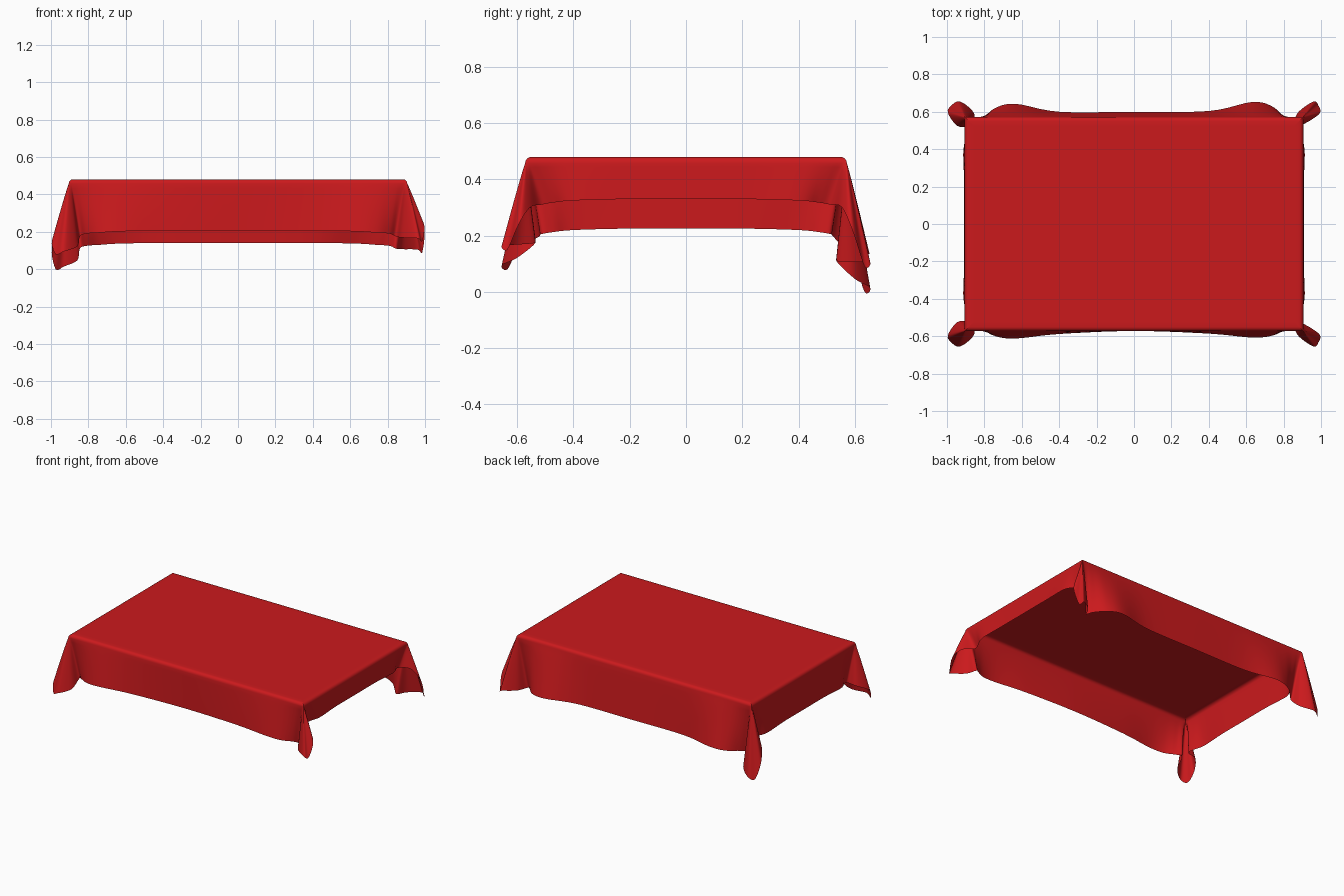
import bpy
import bmesh
import math
from mathutils import Vector

if "Cube" in bpy.data.objects:
    bpy.data.objects.remove(bpy.data.objects["Cube"])

HX, HY, TOP, R = 0.905, 0.572, 0.48, 0.022


def corner(sx, sy, long_hem, side_hem, tip, bulge, wide):
    """Hem control points round one corner, from the long side to the short side.
    Each is (hem point, matching point on the top edge)."""
    mid = (side_hem + tip) / 2
    pts = [
        ((0.40, HY + 0.4 * bulge, long_hem), (0.40, HY)),
        ((0.63, HY + bulge, long_hem - 0.003), (0.64, HY)),
        ((0.74, HY + 0.7 * bulge, long_hem - 0.01), (0.76, HY)),
        ((0.81, HY - 0.01, long_hem - 0.015), (0.85, HY)),
        ((0.845, 0.535, long_hem - 0.03), (0.89, HY)),
        ((0.88 - 0.02 * wide, 0.60, (long_hem + 2 * tip) / 3), (0.90, HY)),
        ((0.96 - 0.03 * wide, 0.655, tip + 0.015), (0.903, HY)),
        ((0.985 - 0.01 * wide, 0.635, tip), (HX, HY)),
        ((0.995, 0.595, mid), (HX, HY - 0.002)),
        ((0.945, 0.555 - 0.03 * wide, side_hem - 0.03), (HX, HY - 0.005)),
        ((0.88, 0.515, side_hem - 0.02), (HX, 0.555)),
        ((0.885, 0.47, side_hem - 0.012), (HX, 0.52)),
        ((0.912, 0.40, side_hem - 0.005), (HX, 0.43)),
        ((0.908, 0.22, side_hem), (HX, 0.22)),
    ]
    return [(Vector((h[0] * sx, h[1] * sy, h[2])), Vector((t[0] * sx, t[1] * sy, 0)))
            for h, t in pts]


def middle(x, y, z, tx, ty):
    return [(Vector((x, y, z)), Vector((tx, ty, 0)))]


# Hem control loop, counter-clockwise from the front
FRONT, BACK, LEFT, RIGHT = 0.205, 0.14, 0.225, 0.33
loop = middle(0, -HY, FRONT, 0, -HY)
loop += corner(1, -1, FRONT, RIGHT, 0.15, 0.035, 0)
loop += middle(0.908, 0, RIGHT, HX, 0)
loop += corner(1, 1, BACK, RIGHT, 0.09, 0.08, 0)[::-1]
loop += middle(0, 0.60, BACK, 0, HY)
loop += corner(-1, 1, BACK, LEFT, 0.0, 0.07, 1)
loop += middle(-0.908, 0, LEFT, -HX, 0)
loop += corner(-1, -1, FRONT, LEFT, 0.08, 0.04, 1)[::-1]


def catmull(a, b, c, d, t):
    return 0.5 * (2 * b + (c - a) * t + (2 * a - 5 * b + 4 * c - d) * t * t
                  + (3 * b - a - 3 * c + d) * t ** 3)


# Smooth the hem, keep the top edge straight
hem, edge = [], []
n, STEPS = len(loop), 5
for i in range(n):
    q = [loop[(i + k - 1) % n] for k in range(4)]
    for s in range(STEPS):
        t = s / STEPS
        hem.append(catmull(q[0][0], q[1][0], q[2][0], q[3][0], t))
        edge.append(q[1][1].lerp(q[2][1], t))


def inset(p, d, z):
    return Vector((p.x * (1 - d / HX), p.y * (1 - d / HY), z))


# Rings from the flat top, over the rounded edge, down to the hem
rings = [[inset(p, d, TOP) for p in edge] for d in (0.12, 0.05)]
for k in range(5):
    a = k / 4 * math.pi / 2
    rings.append([inset(p, R * (1 - math.sin(a)), TOP - R * (1 - math.cos(a))) for p in edge])
LEVELS = 10
for k in range(1, LEVELS + 1):
    s = k / LEVELS
    ring = []
    for e, h in zip(edge, hem):
        p = e.lerp(Vector((h.x, h.y, 0)), s ** 0.95)
        p.z = (TOP - R) * (1 - s) + h.z * s
        ring.append(p)
    rings.append(ring)

# Cloth sheet
bm = bmesh.new()
vr = [[bm.verts.new(p) for p in ring] for ring in rings]
m = len(edge)
bm.faces.new(vr[0])
for a, b in zip(vr, vr[1:]):
    for i in range(m):
        j = (i + 1) % m
        bm.faces.new((a[i], b[i], b[j], a[j]))
mesh = bpy.data.meshes.new("tablecloth")
bm.to_mesh(mesh)
bm.free()
cloth = bpy.data.objects.new("tablecloth", mesh)
bpy.context.collection.objects.link(cloth)
for f in mesh.polygons:
    f.use_smooth = True

# Red fabric
mat = bpy.data.materials.new("red_fabric")
mat.diffuse_color = (0.6, 0.01, 0.012, 1)
mat.use_nodes = True
mat.node_tree.nodes["Principled BSDF"].inputs["Base Color"].default_value = mat.diffuse_color
mesh.materials.append(mat)
